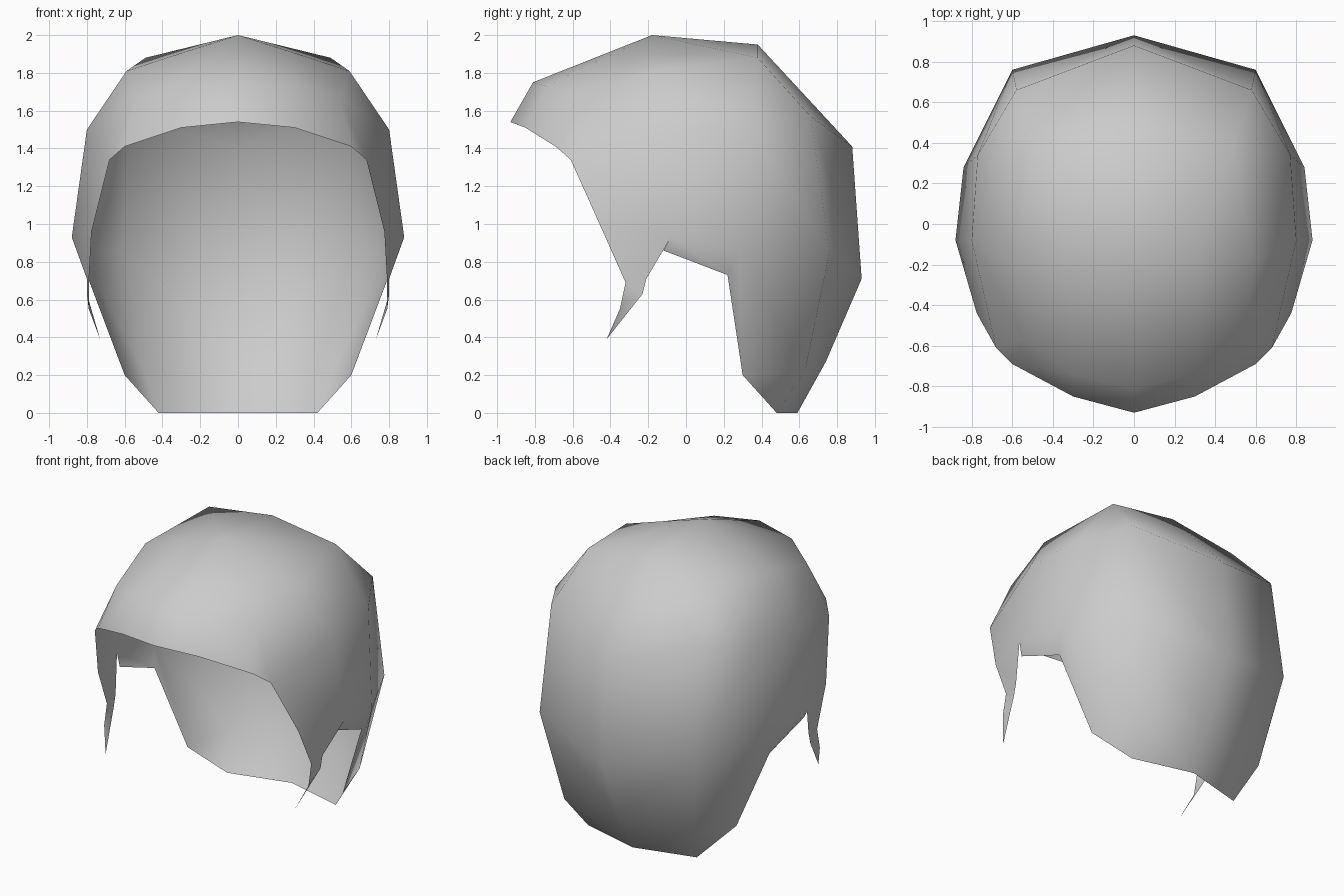
import bpy, bmesh

if "Cube" in bpy.data.objects:
    bpy.data.objects.remove(bpy.data.objects["Cube"])

# Key points of the right half of the shell
P = {
    # crown
    'top': (0, -.18, 2.0), 'top_b': (0, .38, 1.95), 'mid': (.3, -.18, 1.905),
    'side': (.59, -.18, 1.81), 'side_b': (.49, .38, 1.88),
    # fringe
    'f0': (0, -.81, 1.75), 'f1': (.30, -.74, 1.73), 'f2': (.54, -.57, 1.68),
    'r0': (0, -.93, 1.54), 'r1': (.30, -.85, 1.51), 'r2': (.60, -.69, 1.41), 'r3': (.68, -.61, 1.34),
    # widest band
    'q': (.80, -.08, 1.50), 'q_b': (.77, .34, 1.52), 'b': (.58, .66, 1.57), 'c0': (0, .88, 1.41),
    # ear level
    'e0': (.775, -.44, .96), 'e': (.88, -.08, .93), 'e_b': (.84, .28, .86),
    'g': (.60, .76, .85), 'c1': (0, .93, .71),
    # sideburn
    's1': (.79, -.32, .69), 's2': (.79, -.35, .55), 's3': (.73, -.42, .39),
    's4': (.80, -.23, .63), 's5': (.80, -.21, .71),
    # nape
    'n': (.83, -.12, .86), 'o': (.80, .22, .73), 'l': (.60, .30, .20), 'k': (.42, .48, 0),
    'h': (.50, .63, .22), 'c2': (0, .74, .27), 'k0': (0, .59, 0),
}

# Faces of each region, by point name
crown = ['top f0 f1 mid', 'mid f1 f2 side', 'top mid side_b top_b', 'mid side side_b']
fringe = ['f0 r0 r1 f1', 'f1 r1 r2 f2', 'f2 r2 r3', 'f2 r3 q side']
sides = ['r3 e0 e q', 'side q q_b side_b', 'side_b q_b b', 'q e e_b q_b']
back = ['top_b side_b b c0', 'q_b e_b g b', 'b g c1 c0']
sideburn = ['e0 s1 s5 e', 's1 s2 s4 s5', 's2 s3 s4']
nape = ['e n o e_b', 'e_b o l h', 'e_b h g', 'g h c2 c1', 'h l k', 'h k k0 c2']

bm = bmesh.new()
verts = {name: bm.verts.new(co) for name, co in P.items()}
for region in (crown, fringe, sides, back, sideburn, nape):
    for face in region:
        bm.faces.new([verts[n] for n in face.split()]).smooth = True
mesh = bpy.data.meshes.new("hair_shell")
bm.to_mesh(mesh)
bm.free()

hair = bpy.data.objects.new("hair_shell", mesh)
bpy.context.collection.objects.link(hair)

# Mirror to the left half
mirror = hair.modifiers.new("mirror", 'MIRROR')
mirror.use_clip = True
mirror.merge_threshold = 0.001

grey = bpy.data.materials.new("light_grey")
grey.diffuse_color = (0.6, 0.6, 0.6, 1)
grey.use_nodes = True
grey.node_tree.nodes["Principled BSDF"].inputs["Base Color"].default_value = grey.diffuse_color
mesh.materials.append(grey)
